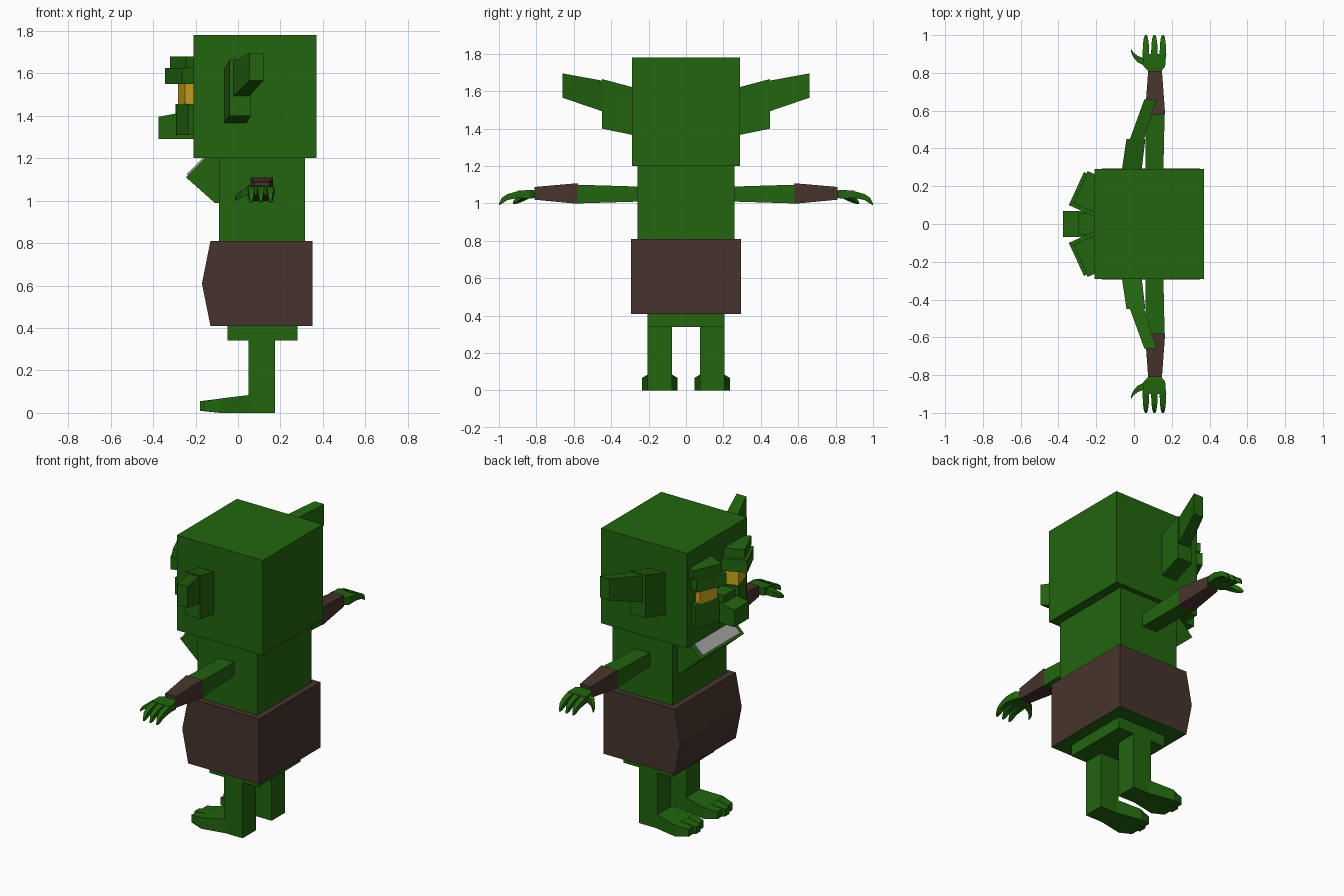
import bpy, bmesh, math
from mathutils import Vector

if "Cube" in bpy.data.objects:
    bpy.data.objects.remove(bpy.data.objects["Cube"])


def material(name, rgb):
    m = bpy.data.materials.new(name)
    m.diffuse_color = (*rgb, 1)
    m.use_nodes = True
    m.node_tree.nodes["Principled BSDF"].inputs["Base Color"].default_value = m.diffuse_color
    return m


GREEN = material("green skin", (0.016, 0.130, 0.0045))
BROWN = material("brown cloth", (0.063, 0.034, 0.026))
GOLD = material("gold eye", (0.60, 0.38, 0.013))
GREY = material("pale teeth", (0.40, 0.40, 0.40))


def loft(name, rings, mat):
    """Skin a solid through a list of point rings with equal counts."""
    bm = bmesh.new()
    vs = [[bm.verts.new(p) for p in ring] for ring in rings]
    n = len(rings[0])
    for a, b in zip(vs, vs[1:]):
        for i in range(n):
            j = (i + 1) % n
            bm.faces.new((a[i], a[j], b[j], b[i]))
    bm.faces.new(vs[0])
    bm.faces.new(vs[-1])
    bmesh.ops.recalc_face_normals(bm, faces=bm.faces)
    me = bpy.data.meshes.new(name)
    bm.to_mesh(me)
    bm.free()
    me.materials.append(mat)
    ob = bpy.data.objects.new(name, me)
    bpy.context.collection.objects.link(ob)
    return ob


def box(name, x0, x1, y0, y1, z0, z1, mat=GREEN):
    return loft(name, [[(x0, y0, z), (x1, y0, z), (x1, y1, z), (x0, y1, z)]
                       for z in (z0, z1)], mat)


def prism(name, profile, y0, y1, mat=GREEN):
    """Extrude an x-z profile across y."""
    return loft(name, [[(x, y, z) for x, z in profile] for y in (y0, y1)], mat)


def limb(name, side, secs, mat=GREEN):
    """Sections (y, x0, x1, z0, z1) strung out sideways."""
    return loft(name, [[(x0, side * y, z0), (x1, side * y, z0),
                        (x1, side * y, z1), (x0, side * y, z1)]
                       for y, x0, x1, z0, z1 in secs], mat)


def forward(name, side, secs, mat=GREEN):
    """Sections (x, y0, y1, z0, z1) strung out front to back."""
    return loft(name, [[(x, side * y0, z0), (x, side * y1, z0),
                        (x, side * y1, z1), (x, side * y0, z1)]
                       for x, y0, y1, z0, z1 in secs], mat)


def face_block(name, side, inner, outer, z0, z1, mat=GREEN):
    """Angled block: front edge from inner to outer, back sunk into the head."""
    a, b = Vector(inner), Vector(outer)
    d = (b - a).normalized()
    back = Vector((d.y, -d.x))
    pts = [a, b, b + back * 0.13, a + back * 0.16]
    return loft(name, [[(p.x, side * p.y, z) for p in pts] for z in (z0, z1)], mat)


# Trunk and head
box("head", -0.21, 0.37, -0.29, 0.29, 1.20, 1.78)
box("torso", -0.09, 0.315, -0.26, 0.26, 0.80, 1.20)
box("pelvis", -0.05, 0.28, -0.205, 0.205, 0.34, 0.42)
shorts = prism("shorts", [(-0.13, 0.41), (0.35, 0.41), (0.35, 0.81),
                          (-0.13, 0.81), (-0.17, 0.61)], -0.295, 0.295, BROWN)
shorts.data.materials.append(GREEN)
for p in shorts.data.polygons:
    p.material_index = 1 if p.normal.z < -0.9 else 0

# Nose, jaw and teeth
prism("nose", [(-0.375, 1.29), (-0.20, 1.29), (-0.20, 1.41),
               (-0.295, 1.41), (-0.375, 1.395)], -0.07, 0.07)
box("nose_bridge", -0.295, -0.20, -0.055, 0.055, 1.40, 1.455)
prism("jaw", [(-0.245, 1.11), (-0.11, 0.99), (-0.05, 0.99),
              (-0.05, 1.20), (-0.155, 1.20)], -0.21, 0.21)
prism("teeth", [(-0.235, 1.12), (-0.157, 1.198), (-0.163, 1.203),
                (-0.241, 1.125)], -0.18, 0.18, GREY)

for s, tag in ((1, "left"), (-1, "right")):
    # Brow, eye and cheek
    face_block(f"brow_{tag}", s, (-0.345, 0.10), (-0.265, 0.275), 1.55, 1.625)
    face_block(f"brow_top_{tag}", s, (-0.32, 0.11), (-0.245, 0.28), 1.625, 1.68)
    face_block(f"eye_{tag}", s, (-0.283, 0.10), (-0.25, 0.22), 1.455, 1.55, GOLD)
    face_block(f"cheek_{tag}", s, (-0.29, 0.09), (-0.235, 0.25), 1.31, 1.455)

    # Two-piece ear sweeping back
    limb(f"ear_base_{tag}", s, [(0.28, -0.065, 0.04, 1.365, 1.62),
                                (0.45, -0.04, 0.06, 1.40, 1.665)])
    limb(f"ear_tip_{tag}", s, [(0.44, -0.025, 0.05, 1.49, 1.655),
                               (0.66, 0.055, 0.12, 1.565, 1.695)])

    # Arm and bracer
    limb(f"arm_{tag}", s, [(0.25, 0.06, 0.155, 1.01, 1.09),
                           (0.58, 0.06, 0.162, 1.0, 1.10)])
    limb(f"bracer_{tag}", s, [(0.58, 0.058, 0.165, 0.998, 1.108),
                              (0.81, 0.075, 0.148, 1.02, 1.088)], BROWN)

    # Hand with three curled fingers and a thumb
    limb(f"palm_{tag}", s, [(0.81, 0.075, 0.145, 1.03, 1.07),
                            (0.835, 0.05, 0.165, 1.025, 1.072),
                            (0.90, 0.045, 0.17, 1.03, 1.068)])
    for i, x in enumerate((0.063, 0.108, 0.153)):
        limb(f"finger_{i}_{tag}", s, [(0.895, x - 0.018, x + 0.018, 1.03, 1.067),
                                      (0.955, x - 0.015, x + 0.015, 1.018, 1.05),
                                      (0.985, x - 0.011, x + 0.011, 0.998, 1.03),
                                      (1.0, x - 0.005, x + 0.005, 0.99, 1.0)])
    forward(f"thumb_{tag}", s, [(0.06, 0.835, 0.875, 1.028, 1.065),
                                (0.02, 0.855, 0.89, 1.018, 1.05),
                                (-0.005, 0.885, 0.91, 1.005, 1.03),
                                (-0.015, 0.91, 0.925, 0.998, 1.01)])

    # Leg and foot with three toes
    box(f"leg_{tag}", 0.05, 0.175, *sorted((s * 0.075, s * 0.205)), 0.0, 0.35)
    forward(f"foot_{tag}", s, [(0.06, 0.075, 0.205, 0.0, 0.085),
                               (-0.09, 0.045, 0.235, 0.0, 0.067)])
    for i, (y, tip) in enumerate(((0.0765, -0.165), (0.14, -0.18), (0.2035, -0.165))):
        end = 0.14 + (y - 0.14) * 0.8
        forward(f"toe_{i}_{tag}", s, [(-0.085, y - 0.031, y + 0.031, 0.0, 0.067),
                                      (tip, end - 0.023, end + 0.023, 0.01, 0.055)])
